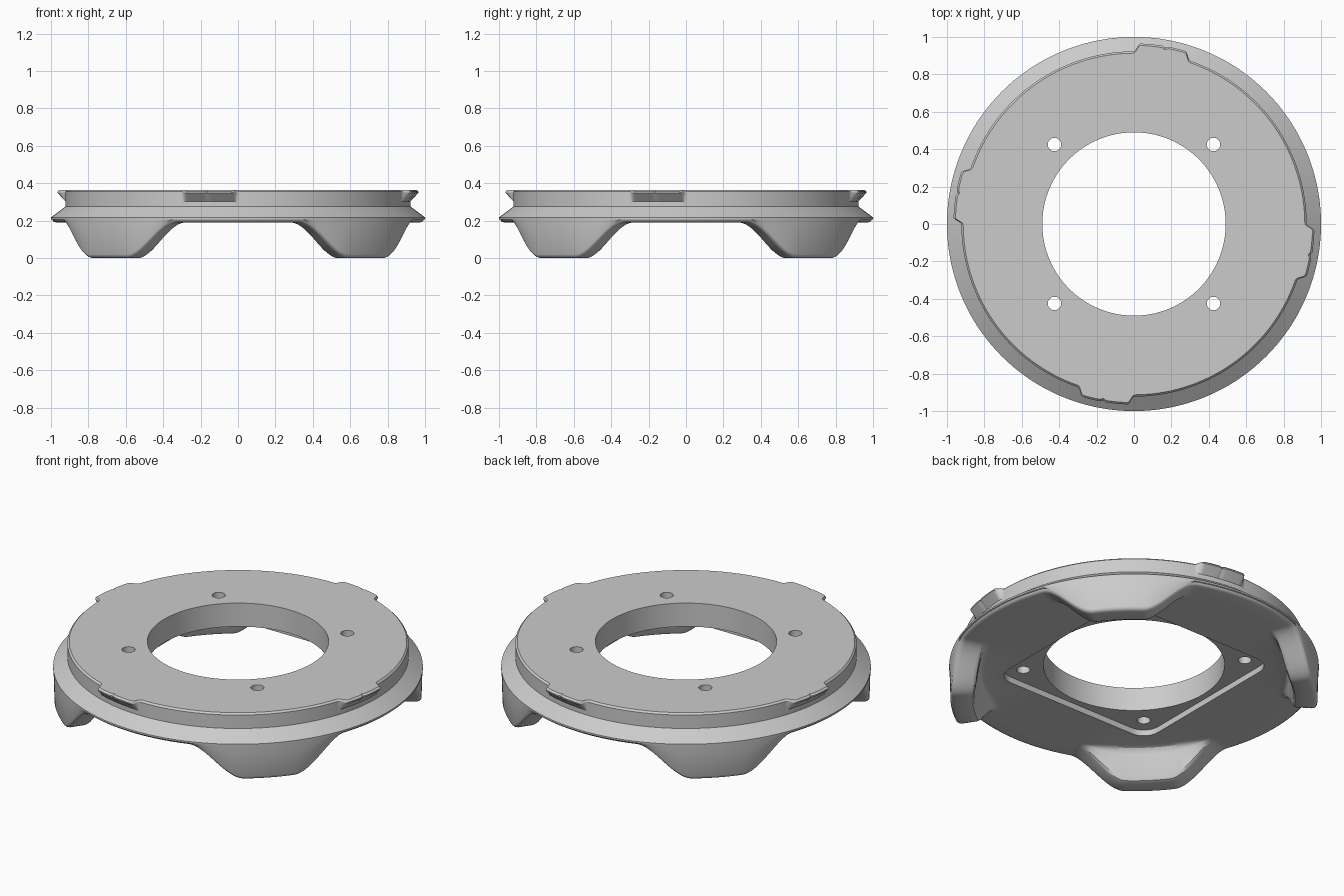
import bpy, bmesh, math

cube = bpy.data.objects.get("Cube")
if cube:
    bpy.data.objects.remove(cube)

STEPS = 720
TOP, UNDER = 0.365, 0.19

grey = bpy.data.materials.new("light grey")
grey.use_nodes = True
colour = (0.6, 0.6, 0.6, 1)
grey.diffuse_color = colour
grey.node_tree.nodes["Principled BSDF"].inputs["Base Color"].default_value = colour


def smooth(x, lo, hi):
    u = min(max((x - lo) / (hi - lo), 0), 1)
    return u * u * (3 - 2 * u)


def new_object(name, bm):
    bmesh.ops.recalc_face_normals(bm, faces=bm.faces)
    mesh = bpy.data.meshes.new(name)
    bm.to_mesh(mesh)
    bm.free()
    mesh.materials.append(grey)
    ob = bpy.data.objects.new(name, mesh)
    bpy.context.collection.objects.link(ob)
    return ob


def section(angle):
    """Radial cross-section (r, z): four locking tabs above, four feet below."""
    a = angle % 90
    tab = smooth(a, 71, 73.5) * (1 - smooth(a, 88, 90))
    tab -= 0.2 * max(0, 1 - abs(a - 80))
    rim = 0.923 + 0.042 * tab
    drop = 1 - smooth(abs(a - 45), 8, 26)
    b = UNDER * (1 - drop)
    out = 0.205 - b
    edge = min(0.02, out)
    inn = UNDER - b
    return [
        # bore, top face and tab lip
        (0.49, TOP), (rim - 0.01, TOP), (rim, TOP - 0.01),
        (rim, 0.348), (0.923, 0.303), (0.923, 0.275),
        # flange and outer foot wall
        (1.0, 0.217), (1.0, 0.207), (0.997, b + max(out * 0.8, edge)),
        (0.993, b + edge), (0.988, b + edge * 0.45),
        (0.98, b + edge * 0.15), (0.968, b),
        # sole, inner foot wall and its fillet
        (0.885, b), (0.872, b + inn * 0.03), (0.863, b + inn * 0.11),
        (0.843, b + inn * 0.8), (0.837, b + inn * 0.9),
        (0.826, b + inn * 0.97), (0.81, UNDER), (0.49, UNDER),
    ]


# Ring body lofted around the axis
bm = bmesh.new()
rings = []
for i in range(STEPS):
    deg = i * 360 / STEPS
    c, s = math.cos(math.radians(deg)), math.sin(math.radians(deg))
    rings.append([bm.verts.new((r * c, r * s, z)) for r, z in section(deg)])
count = len(rings[0])
for i, ring in enumerate(rings):
    nxt = rings[(i + 1) % STEPS]
    for j in range(count):
        k = (j + 1) % count
        bm.faces.new((ring[j], nxt[j], nxt[k], ring[k]))
body = new_object("mount_ring", bm)


def prism(name, points, low, high):
    bm = bmesh.new()
    face = bm.faces.new([bm.verts.new((x, y, low)) for x, y in points])
    ext = bmesh.ops.extrude_face_region(bm, geom=[face])
    for v in ext["geom"]:
        if isinstance(v, bmesh.types.BMVert):
            v.co.z = high
    ob = new_object(name, bm)
    ob.hide_render = True
    return ob


def arc(cx, cy, r, start, sweep, n):
    angles = [math.radians(start + sweep * i / n) for i in range(n)]
    return [(cx + r * math.cos(t), cy + r * math.sin(t)) for t in angles]


# Rounded-square recess in the underside and four screw holes
quads = [(1, 1, 0), (-1, 1, 90), (-1, -1, 180), (1, -1, 270)]
outline = []
for sx, sy, start in quads:
    outline += arc(0.428 * sx, 0.428 * sy, 0.1, start, 90, 12)
    outline.append((0.428 * sx + 0.1 * math.cos(math.radians(start + 90)),
                    0.428 * sy + 0.1 * math.sin(math.radians(start + 90))))
cutters = [prism("recess_cutter", outline, 0.1, 0.225)]
for sx, sy, _ in quads:
    circle = arc(0.425 * sx, 0.425 * sy, 0.036, 0, 360, 32)
    cutters.append(prism("screw_hole_cutter", circle, 0.05, 0.5))

bpy.context.view_layer.objects.active = body
body.select_set(True)
for cutter in cutters:
    mod = body.modifiers.new("cut", "BOOLEAN")
    mod.operation = "DIFFERENCE"
    mod.solver = "EXACT"
    mod.object = cutter
    bpy.ops.object.modifier_apply(modifier=mod.name)
for cutter in cutters:
    bpy.data.objects.remove(cutter)

bpy.ops.object.shade_smooth_by_angle(angle=math.radians(30))
